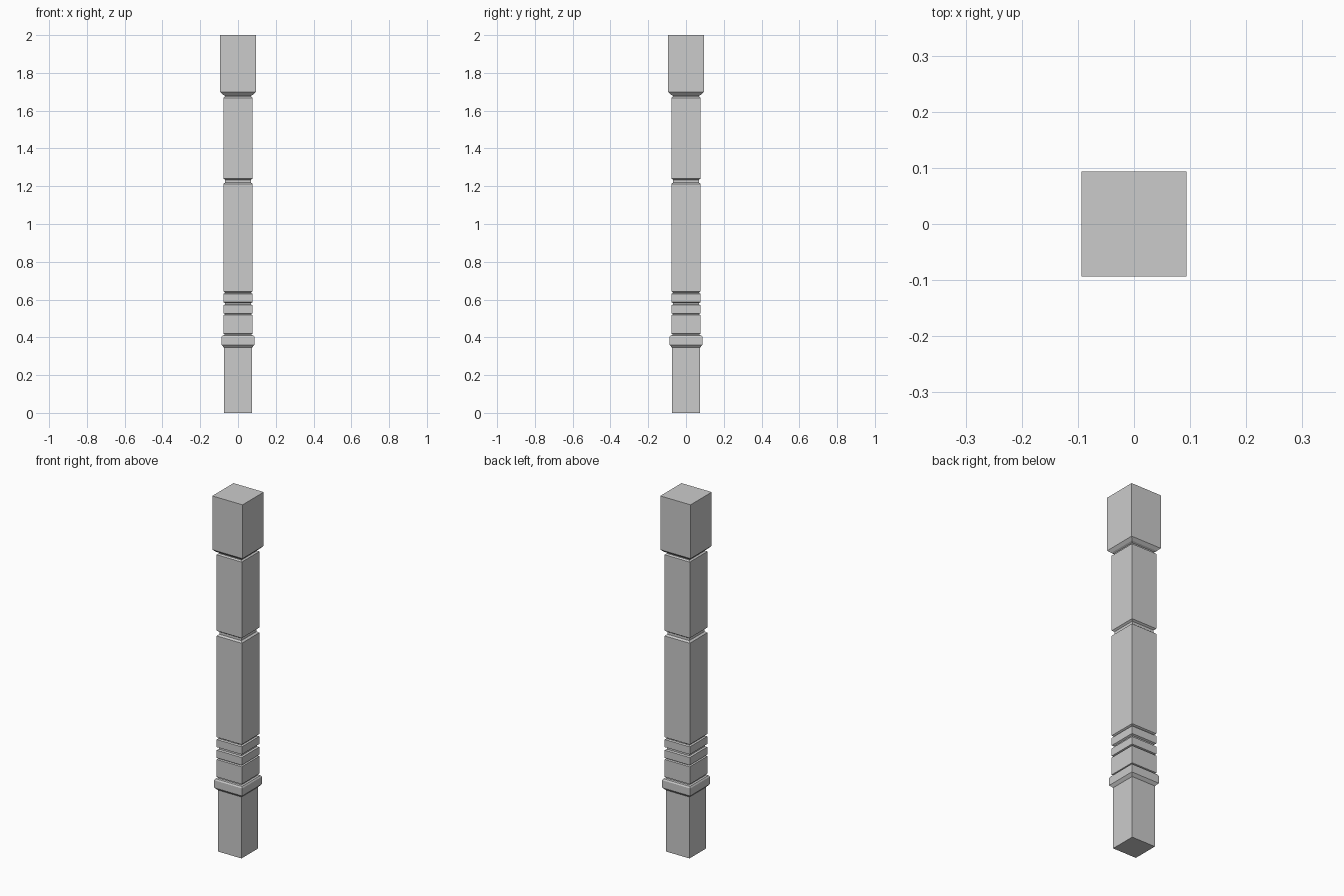
import bpy, bmesh

# (half width, height) profile of the square post, bottom to top
PROFILE = [
    (0.073, 0.0), (0.073, 0.345),                                   # foot
    (0.078, 0.35), (0.087, 0.36), (0.087, 0.402), (0.082, 0.41),    # collar
    (0.072, 0.412), (0.072, 0.417), (0.078, 0.42),                  # groove
    (0.078, 0.518), (0.070, 0.521), (0.070, 0.524), (0.078, 0.527), # lower block
    (0.078, 0.57), (0.069, 0.574), (0.069, 0.582), (0.078, 0.587),  # thin band
    (0.078, 0.63), (0.070, 0.634), (0.070, 0.638), (0.078, 0.643),  # upper band
    (0.078, 0.0 + 1.212), (0.068, 1.22), (0.068, 1.234), (0.078, 1.241),  # long shaft
    (0.078, 1.668), (0.070, 1.674), (0.070, 1.679), (0.080, 1.684), # upper shaft
    (0.094, 1.698), (0.094, 2.0),                                   # head block
]


def square_loft(name, profile):
    bm = bmesh.new()
    rings = [[bm.verts.new((sx * h, sy * h, z))
              for sx, sy in ((-1, -1), (1, -1), (1, 1), (-1, 1))]
             for h, z in profile]
    for a, b in zip(rings, rings[1:]):
        for i in range(4):
            j = (i + 1) % 4
            bm.faces.new((a[i], a[j], b[j], b[i]))
    bm.faces.new(rings[0][::-1])
    bm.faces.new(rings[-1])
    bmesh.ops.recalc_face_normals(bm, faces=bm.faces)
    mesh = bpy.data.meshes.new(name)
    bm.to_mesh(mesh)
    bm.free()
    obj = bpy.data.objects.new(name, mesh)
    bpy.context.collection.objects.link(obj)
    return obj


square_loft("carved_post", PROFILE)
